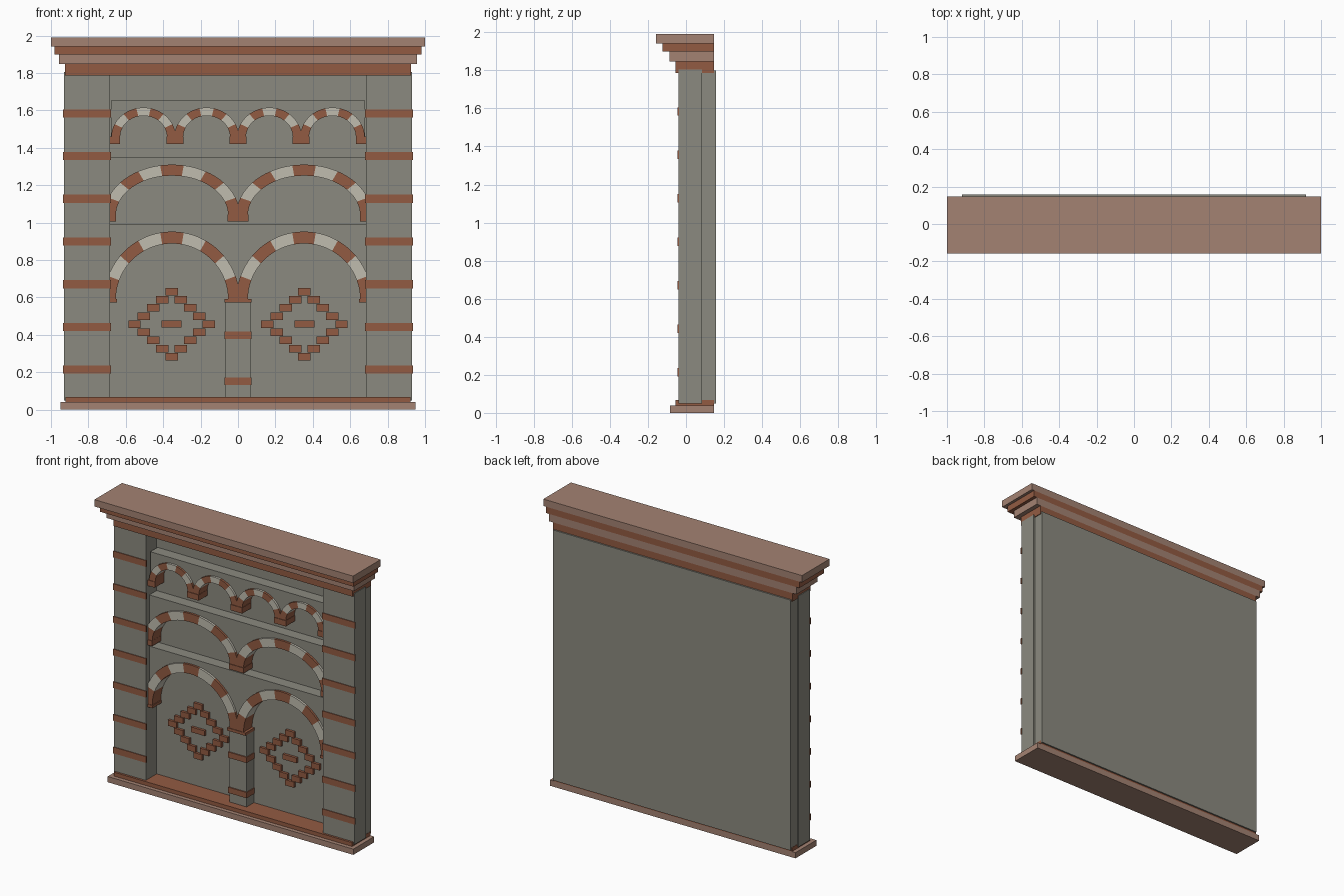
import bpy, bmesh
from math import cos, sin, pi

cube = bpy.data.objects.get("Cube")
if cube:
    bpy.data.objects.remove(cube)


def material(name, rgb):
    m = bpy.data.materials.new(name)
    m.use_nodes = True
    m.diffuse_color = (*rgb, 1)
    m.node_tree.nodes["Principled BSDF"].inputs["Base Color"].default_value = (*rgb, 1)
    return m


GREY = material("grey plaster", (0.26, 0.255, 0.215))
BRICK = material("red brick", (0.29, 0.105, 0.055))
PINK = material("pale terracotta", (0.37, 0.225, 0.17))
CREAM = material("cream stone", (0.53, 0.505, 0.43))

WALL = 0.08     # front plane of the back wall
PANEL = 0.0     # front plane of the arcade panels
STONE = -0.015  # front plane of arch stones
BACK = 0.147


def finish(name, bm, mats):
    bmesh.ops.recalc_face_normals(bm, faces=bm.faces)
    me = bpy.data.meshes.new(name)
    bm.to_mesh(me)
    bm.free()
    for m in mats:
        me.materials.append(m)
    ob = bpy.data.objects.new(name, me)
    bpy.context.collection.objects.link(ob)
    return ob


def prism(bm, outline, y0, y1, index=0):
    """Extrude an x-z outline from y0 to y1."""
    front = [bm.verts.new((x, y0, z)) for x, z in outline]
    back = [bm.verts.new((x, y1, z)) for x, z in outline]
    n = len(outline)
    faces = [bm.faces.new(front), bm.faces.new(back[::-1])]
    for i in range(n):
        j = (i + 1) % n
        faces.append(bm.faces.new((front[i], back[i], back[j], front[j])))
    for f in faces:
        f.material_index = index


def add_box(bm, x0, x1, y0, y1, z0, z1):
    prism(bm, [(x0, z0), (x1, z0), (x1, z1), (x0, z1)], y0, y1)


def box(name, mat, *bounds):
    bm = bmesh.new()
    add_box(bm, *bounds)
    return finish(name, bm, [mat])


# Back wall, stepped base and stepped cornice
box("back_wall", GREY, -0.92, 0.92, WALL, 0.157, 0.05, 1.8)
tiers = [("base_plinth", PINK, 0.95, -0.083, 0, 0.04),
         ("base_course", BRICK, 0.922, -0.055, 0.04, 0.067),
         ("cornice_course_lower", BRICK, 0.925, -0.055, 1.787, 1.847),
         ("cornice_slab_lower", PINK, 0.957, -0.087, 1.847, 1.898),
         ("cornice_course_upper", BRICK, 0.98, -0.124, 1.898, 1.942),
         ("cornice_slab_top", PINK, 1.0, -0.157, 1.942, 1.99)]
for name, mat, half, front, z0, z1 in tiers:
    box(name, mat, -half, half, front, BACK, z0, z1)

# Side pilasters with brick bands
for side, s in (("left", 1), ("right", -1)):
    a, b = sorted((s * 0.685, s * 0.93))
    box(side + "_pilaster", GREY, a, b, -0.04, WALL + 0.003, 0.05, 1.805)
    bm = bmesh.new()
    for i in range(7):
        z = 0.214 + i * 0.2283
        add_box(bm, a - 0.005, b + 0.005, -0.045, -0.036, z - 0.022, z + 0.022)
    finish(side + "_pilaster_bands", bm, [BRICK])


def arc(cx, rx, rz, spring, t0, t1, n):
    return [(cx + rx * cos(t0 + (t1 - t0) * i / n),
             spring + rz * sin(t0 + (t1 - t0) * i / n)) for i in range(n + 1)]


def arcade(name, centres, spring, inner, outer, top, half, stones, feet, foot_z):
    """Panel with arched openings, striped stone rings and foot blocks."""
    mid = [(a + b) / 2 for a, b in zip(inner, outer)]
    mid[0] = min(mid[0], (centres[1] - centres[0]) / 2 - 0.008)
    # plaster panel outline, left to right under the arches, then over the top
    outline = [(-half, spring)]
    for c in centres:
        outline += arc(c, *mid, spring, pi, 0, 36)
    outline += [(half, spring), (half, top), (-half, top)]
    outline = [p for p in outline if abs(p[0]) <= half]
    bm = bmesh.new()
    prism(bm, outline, PANEL, WALL + 0.002)
    finish(name + "_panel", bm, [GREY])
    # alternating arch stones
    bm = bmesh.new()
    for c in centres:
        for k in range(stones):
            t0, t1 = pi * k / stones, pi * (k + 1) / stones
            ring = arc(c, *outer, spring, t0, t1, 4) + arc(c, *inner, spring, t1, t0, 4)
            prism(bm, ring, STONE, WALL + 0.001, k % 2)
    finish(name + "_arch_stones", bm, [BRICK, CREAM])
    # foot blocks under the springing
    bm = bmesh.new()
    for x0, x1 in feet:
        add_box(bm, x0, x1, STONE - 0.004, WALL + 0.001, foot_z, spring + 0.002)
    finish(name + "_arch_feet", bm, [BRICK])


arcade("lower", (-0.353, 0.353), 0.59, (0.3, 0.298), (0.362, 0.362), 0.99, 0.688, 9,
       [(-0.69, -0.648), (-0.071, 0.071), (0.648, 0.69)], 0.572)
arcade("middle", (-0.353, 0.353), 1.04, (0.3, 0.211), (0.362, 0.27), 1.348, 0.688, 9,
       [(-0.69, -0.652), (-0.056, 0.056), (0.652, 0.69)], 1.005)
arcade("upper", (-0.505, -0.168, 0.168, 0.505), 1.458, (0.125, 0.113), (0.172, 0.157),
       1.652, 0.678, 7,
       [(-0.685, -0.63)] + [(x - 0.046, x + 0.046) for x in (-0.337, 0, 0.337)]
       + [(0.63, 0.685)], 1.42)

# Centre column with brick bands
box("centre_column", GREY, -0.067, 0.067, PANEL, WALL + 0.002, 0.06, 0.575)
bm = bmesh.new()
for z in (0.152, 0.398):
    add_box(bm, -0.072, 0.072, PANEL - 0.008, WALL, z - 0.02, z + 0.02)
finish("centre_column_bands", bm, [BRICK])

# Stepped brick diamonds in the lower openings
for side, cx in (("left", 0.355), ("right", -0.355)):
    bm = bmesh.new()
    for row in range(-4, 5):
        dx = (4 - abs(row)) * 0.0495
        z = 0.457 + row * 0.0435
        for x in {cx - dx, cx + dx}:
            add_box(bm, x - 0.033, x + 0.033, WALL - 0.018, WALL + 0.005, z - 0.02, z + 0.02)
    add_box(bm, cx - 0.053, cx + 0.053, WALL - 0.018, WALL + 0.005, 0.44, 0.476)
    finish(side + "_brick_diamond", bm, [BRICK])
